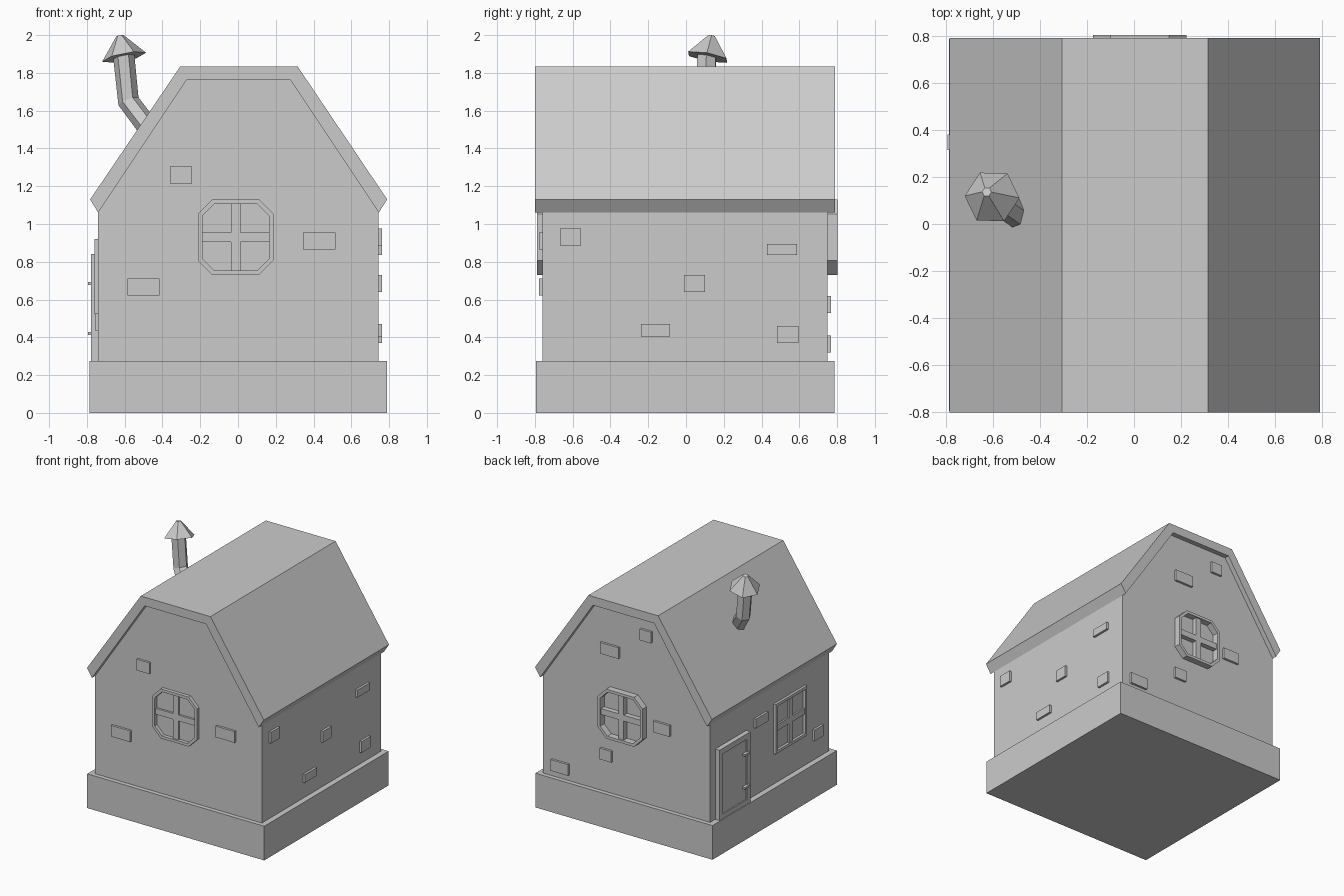
import bpy, bmesh, math
from mathutils import Vector, Matrix

cube = bpy.data.objects.get("Cube")
if cube:
    bpy.data.objects.remove(cube, do_unlink=True)

grey = bpy.data.materials.new("plain_grey")
grey.use_nodes = True
grey.diffuse_color = (0.6, 0.6, 0.6, 1)
grey.node_tree.nodes["Principled BSDF"].inputs["Base Color"].default_value = (0.6, 0.6, 0.6, 1)


def finish(name, bm):
    bmesh.ops.recalc_face_normals(bm, faces=bm.faces)
    mesh = bpy.data.meshes.new(name)
    bm.to_mesh(mesh)
    bm.free()
    mesh.materials.append(grey)
    obj = bpy.data.objects.new(name, mesh)
    bpy.context.collection.objects.link(obj)
    return obj


def loft(name, loops, caps=True, closed=False):
    """Bridge equal-sized point loops; cap the ends or join last to first."""
    bm = bmesh.new()
    rings = [[bm.verts.new(p) for p in loop] for loop in loops]
    n = len(rings[0])
    pairs = list(zip(rings, rings[1:]))
    if closed:
        pairs.append((rings[-1], rings[0]))
    for a, b in pairs:
        for i in range(n):
            j = (i + 1) % n
            bm.faces.new((a[i], a[j], b[j], b[i]))
    if caps and not closed:
        bm.faces.new(rings[0])
        bm.faces.new(rings[-1])
    return finish(name, bm)


# Wall planes: along-wall axis, outward normal, distance of the wall
X, Y, Z = Vector((1, 0, 0)), Vector((0, 1, 0)), Vector((0, 0, 1))
WALLS = {
    "front": (X, -Y, 0.76),
    "back": (X, Y, 0.75),
    "left": (Y, X, 0.745),
    "right": (Y, -X, 0.74),
}


def on_wall(side, outline, depth):
    along, normal, dist = WALLS[side]
    return [along * u + Z * v + normal * (dist + depth) for u, v in outline]


def rect(u0, u1, v0, v1):
    return [(u0, v0), (u1, v0), (u1, v1), (u0, v1)]


def octagon(cu, cv, r, cut):
    k = r - cut
    pts = [(k, -r), (r, -k), (r, k), (k, r), (-k, r), (-r, k), (-r, -k), (-k, -r)]
    return [(cu + u, cv + v) for u, v in pts]


def plate(name, side, outline, depth, start=-0.02):
    loft(name, [on_wall(side, outline, start), on_wall(side, outline, depth)])


def ring(name, side, outer, inner, depth):
    loft(name, [on_wall(side, outer, -0.01), on_wall(side, outer, depth),
                on_wall(side, inner, depth), on_wall(side, inner, -0.01)], closed=True)


def cross_bars(name, side, cu, cv, r, depth):
    w = 0.024
    plate(name + "_upright", side, rect(cu - w, cu + w, cv - r, cv + r), depth)
    for sign, label in ((-1, "a"), (1, "b")):
        span = sorted((cu + sign * w, cu + sign * r))
        plate(name + "_crossbar_" + label, side, rect(*span, cv - w, cv + w), depth)


def box(name, x0, x1, y0, y1, z0, z1):
    loft(name, [[(x, y, z) for x, y in rect(x0, x1, y0, y1)] for z in (z0, z1)])


# Plinth, house body and gambrel roof
box("plinth", -0.785, 0.79, -0.795, 0.785, 0, 0.275)
under = [(-0.74, 1.06), (-0.27, 1.765), (0.275, 1.765), (0.745, 1.06)]
body = [(-0.74, 0.2)] + under + [(0.745, 0.2)]
loft("house_body", [[(x, y, z) for x, z in body] for y in (-0.76, 0.75)])
over = [(0.79, 1.13), (0.315, 1.835), (-0.305, 1.835), (-0.783, 1.13)]
roof_bm = bmesh.new()
ends = [[roof_bm.verts.new((x, y, z)) for x, z in under + over] for y in (-0.8, 0.79)]
for end in ends:
    for i in range(3):
        roof_bm.faces.new((end[i], end[i + 1], end[6 - i], end[7 - i]))
for i in range(8):
    j = (i + 1) % 8
    roof_bm.faces.new((ends[0][i], ends[0][j], ends[1][j], ends[1][i]))
finish("roof", roof_bm)

# Octagonal gable windows
for side, cu, depth in (("front", -0.012, 0.028), ("back", 0.025, 0.052)):
    ring(side + "_window_frame", side, octagon(cu, 0.93, 0.199, 0.075),
         octagon(cu, 0.93, 0.177, 0.064), depth)
    cross_bars(side + "_window", side, cu, 0.93, 0.178, depth - 0.012)

# Square window beside the door
ring("side_window_frame", "right", rect(-0.455, -0.055, 0.52, 0.92),
     rect(-0.432, -0.078, 0.543, 0.897), 0.02)
cross_bars("side_window", "right", -0.255, 0.72, 0.178, 0.013)

# Door with frame and two hinges
ring("door_frame", "right", rect(0.29, 0.685, 0.27, 0.84),
     rect(0.335, 0.64, 0.31, 0.795), 0.038)
plate("door_panel", "right", rect(0.335, 0.64, 0.31, 0.795), 0.028)
for z in (0.42, 0.685):
    plate("door_hinge", "right", rect(0.315, 0.38, z - 0.008, z + 0.008), 0.053)

# Raised bricks: centre along wall, centre height, width, height
BRICKS = {
    "front": [(-0.302, 1.26, 0.115, 0.09), (0.43, 0.91, 0.17, 0.09), (-0.5, 0.667, 0.17, 0.09)],
    "back": [(0.146, 1.426, 0.165, 0.09), (-0.175, 1.628, 0.1, 0.09), (-0.317, 0.92, 0.145, 0.09),
             (0.18, 0.575, 0.105, 0.09), (0.59, 0.366, 0.155, 0.09)],
    "left": [(-0.612, 0.93, 0.112, 0.09), (0.508, 0.865, 0.16, 0.06), (0.045, 0.685, 0.11, 0.09),
             (-0.162, 0.437, 0.155, 0.065), (0.538, 0.415, 0.115, 0.09)],
    "right": [(0.115, 0.86, 0.155, 0.075), (-0.61, 0.48, 0.115, 0.09)],
}
for side, bricks in BRICKS.items():
    for u, v, w, h in bricks:
        plate(side + "_brick", side, rect(u - w / 2, u + w / 2, v - h / 2, v + h / 2), 0.018)


# Bent stove pipe and its tilted cap
def hexagon(centre, axis, radius):
    turn = Z.rotation_difference(Vector(axis).normalized()).to_matrix()
    angles = [math.radians(57 + 60 * i) for i in range(6)]
    return [Vector(centre) + turn @ Vector((radius * math.cos(a), radius * math.sin(a), 0))
            for a in angles]


lean = Vector((-0.19, 0.18, 0.96)).normalized()
loft("stove_pipe", [hexagon((-0.43, -0.005, 1.45), (-0.55, 0.35, 0.75), 0.057),
                    hexagon((-0.58, 0.1, 1.65), (-0.35, 0.2, 0.9), 0.057),
                    hexagon((-0.605, 0.11, 1.89), lean, 0.057)])
cap_base = Vector((-0.603, 0.115, 1.883))
loft("pipe_cap", [hexagon(cap_base, lean, 0.119), hexagon(cap_base + lean * 0.117, lean, 0.02)])
